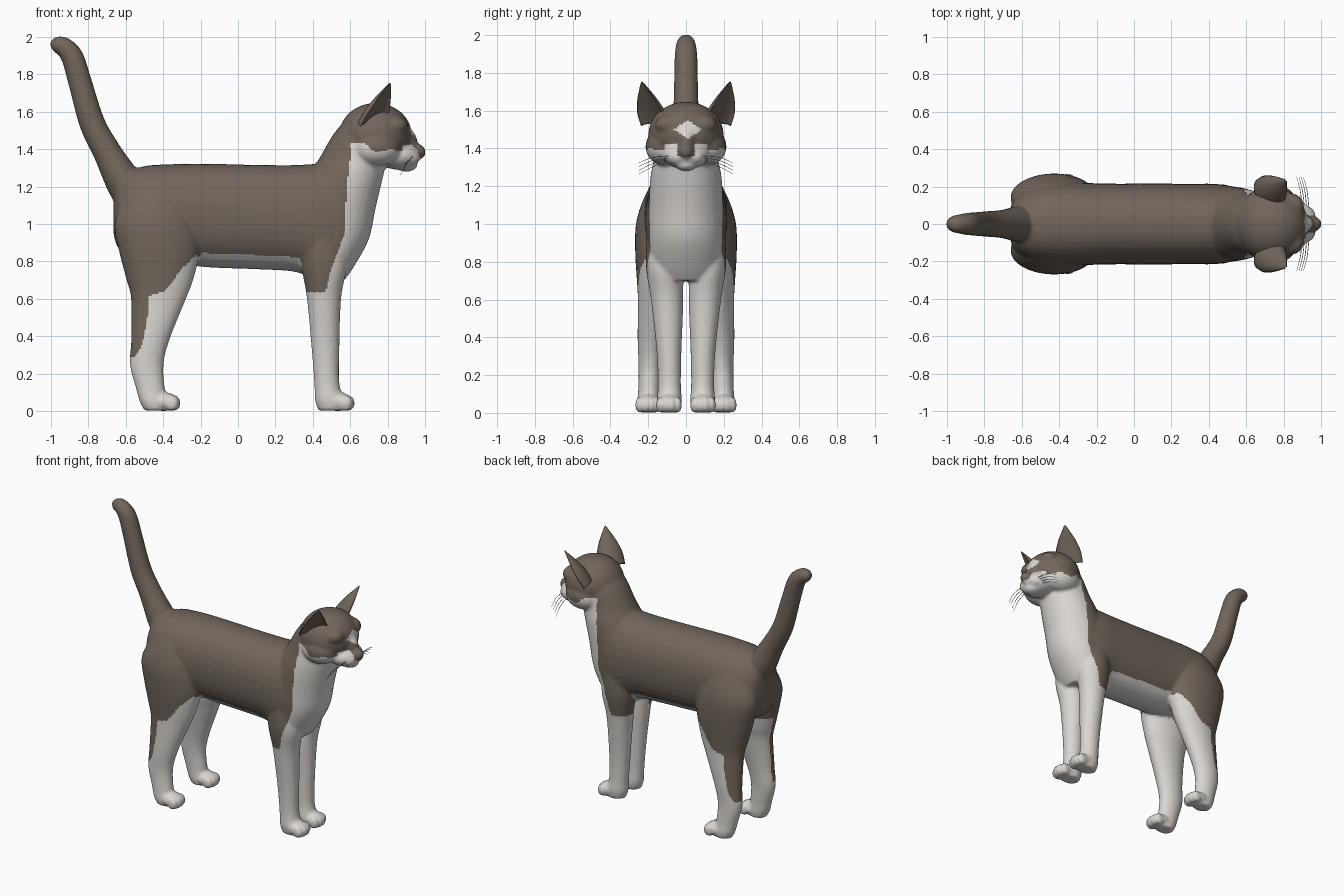
import bpy, bmesh, math
from mathutils import Vector, Matrix

if "Cube" in bpy.data.objects:
    bpy.data.objects.remove(bpy.data.objects["Cube"])

X, Y, Z = Vector((1, 0, 0)), Vector((0, 1, 0)), Vector((0, 0, 1))


def material(name, rgb):
    m = bpy.data.materials.new(name)
    m.diffuse_color = (*rgb, 1)
    m.use_nodes = True
    m.node_tree.nodes["Principled BSDF"].inputs["Base Color"].default_value = m.diffuse_color
    return m


BROWN = material("brown_fur", (0.165, 0.132, 0.106))
WHITE = material("white_fur", (0.70, 0.67, 0.64))


def spline(rows, n=6):
    """Catmull-Rom interpolation of section rows."""
    out = []
    for i in range(len(rows) - 1):
        quad = [rows[max(i - 1, 0)], rows[i], rows[i + 1], rows[min(i + 2, len(rows) - 1)]]
        for k in range(n):
            t = k / n
            out.append([0.5 * (2 * b + (c - a) * t + (2 * a - 5 * b + 4 * c - d) * t * t
                               + (3 * b - a - 3 * c + d) * t ** 3) for a, b, c, d in zip(*quad)])
    return out + [list(rows[-1])]


def skin(bm, rings):
    """Bridge rings of points into a closed tube."""
    vs = [[bm.verts.new(p) for p in r] for r in rings]
    n = len(vs[0])
    for a, b in zip(vs, vs[1:]):
        for i in range(n):
            j = (i + 1) % n
            bm.faces.new((a[i], a[j], b[j], b[i]))
    bm.faces.new(vs[0][::-1])
    bm.faces.new(vs[-1])


def power(v, e):
    return math.copysign(abs(v) ** e, v)


def loft(bm, rows, U, V, e=1.0, n=32):
    """Rows are x, y, z, radius along U, radius along V."""
    rings = []
    for x, y, z, ru, rv in spline(rows):
        c = Vector((x, y, z))
        rings.append([c + U * ru * power(math.cos(a), e) + V * rv * power(math.sin(a), e)
                      for a in (math.tau * i / n for i in range(n))])
    skin(bm, rings)


def blob(bm, c, r):
    bmesh.ops.create_uvsphere(bm, u_segments=24, v_segments=16, radius=1,
                              matrix=Matrix.Translation(c) @ Matrix.Diagonal((*r, 1)))


def finish(bm, name, mats):
    bmesh.ops.recalc_face_normals(bm, faces=bm.faces)
    for f in bm.faces:
        f.smooth = True
    me = bpy.data.meshes.new(name)
    bm.to_mesh(me)
    bm.free()
    for m in mats:
        me.materials.append(m)
    ob = bpy.data.objects.new(name, me)
    bpy.context.collection.objects.link(ob)
    return ob


bm = bmesh.new()

# torso
loft(bm, [(x, 0, z, ry, rz) for x, z, ry, rz in (
    (-.665, 1.03, .07, .09), (-.63, 1.05, .15, .19), (-.52, 1.06, .205, .245),
    (-.35, 1.055, .222, .265), (-.15, 1.045, .216, .277), (.1, 1.037, .216, .279),
    (.3, 1.03, .215, .285), (.45, 1.01, .213, .31), (.58, 1.02, .185, .27),
    (.67, 1.05, .12, .19), (.70, 1.07, .06, .09))], Y, Z, .9)

# chest and neck
loft(bm, [(x, 0, z, rx, ry) for x, z, rx, ry in (
    (.47, .70, .10, .14), (.48, .78, .145, .18), (.50, .92, .20, .20), (.52, 1.08, .215, .20),
    (.575, 1.25, .20, .188), (.62, 1.36, .18, .168), (.67, 1.48, .16, .16), (.70, 1.56, .12, .13))], X, Y)

# legs, paws and toes
FRONT = [(.45, .115, .98, .11, .09), (.46, .115, .78, .12, .097), (.46, .10, .6, .091, .086),
         (.468, .09, .33, .074, .066), (.475, .088, .15, .067, .061), (.49, .088, .06, .078, .066),
         (.50, .088, .002, .07, .055)]
HIND = [(-.43, .12, 1.22, .10, .06), (-.43, .13, 1.12, .18, .10), (-.435, .14, 1.0, .225, .125),
        (-.42, .147, .85, .215, .122), (-.418, .155, .7, .178, .105), (-.425, .165, .6, .147, .09),
        (-.468, .185, .385, .103, .071), (-.488, .19, .25, .09, .061), (-.468, .195, .12, .077, .058),
        (-.45, .198, .05, .075, .061), (-.44, .198, .002, .06, .052)]
for s in (1, -1):
    for rows, px, py in ((FRONT, .535, .09), (HIND, -.395, .20)):
        loft(bm, [(x, s * y, z, rx, ry) for x, y, z, rx, ry in rows], X, Y)
        blob(bm, (px, s * py, .05), (.08, .066, .05))
        for k in (-1.5, -.5, .5, 1.5):
            blob(bm, (px + .058 - .012 * abs(k), s * py + k * .031, .042), (.038, .022, .042))

# tail, rings square to its path
tail = spline([(-.56, 1.14, .10), (-.62, 1.24, .095), (-.70, 1.385, .076), (-.78, 1.54, .069),
               (-.845, 1.76, .063), (-.885, 1.89, .06), (-.93, 1.946, .052), (-.975, 1.96, .042),
               (-1.003, 1.963, .016)])
rings = []
for i, (x, z, r) in enumerate(tail):
    p, q = tail[max(i - 1, 0)], tail[min(i + 1, len(tail) - 1)]
    t = Vector((q[0] - p[0], 0, q[1] - p[1])).normalized()
    v = Vector((-t.z, 0, t.x))
    rings.append([Vector((x, 0, z)) + (Y * math.cos(a) + v * math.sin(a)) * r
                  for a in (math.tau * k / 24 for k in range(24))])
skin(bm, rings)

# head: skull, muzzle, bridge, nose, chin, cheeks, brows, eyelids
blob(bm, (.735, 0, 1.475), (.195, .20, .172))
blob(bm, (.86, 0, 1.365), (.115, .125, .075))
blob(bm, (.885, 0, 1.43), (.075, .055, .09))
blob(bm, (.952, 0, 1.385), (.052, .042, .045))
blob(bm, (.90, 0, 1.315), (.06, .06, .035))
for s in (1, -1):
    blob(bm, (.74, s * .11, 1.41), (.13, .105, .10))
    blob(bm, (.915, s * .045, 1.355), (.055, .052, .045))
    blob(bm, (.84, s * .09, 1.525), (.07, .075, .055))
    blob(bm, (.855, s * .10, 1.462), (.035, .04, .026))

cat = finish(bm, "cat_body", [BROWN, WHITE])

# fuse everything into one soft skin
mod = cat.modifiers.new("fuse", 'REMESH')
mod.mode = 'VOXEL'
mod.voxel_size = .0105
mod.use_smooth_shade = True
mod = cat.modifiers.new("soften", 'SMOOTH')
mod.factor = .5
mod.iterations = 4
bpy.context.view_layer.update()
fused = bpy.data.meshes.new_from_object(cat.evaluated_get(bpy.context.evaluated_depsgraph_get()))
cat.modifiers.clear()
cat.data = fused
fused.materials.clear()
fused.materials.append(BROWN)
fused.materials.append(WHITE)


def lerp(table, t):
    if t <= table[0][0]:
        return table[0][1]
    for (a, u), (b, v) in zip(table, table[1:]):
        if t <= b:
            return u + (v - u) * (t - a) / (b - a)
    return table[-1][1]


CHEST = [(.63, .465), (.76, .50), (.95, .57), (1.19, .58), (1.35, .60), (1.42, .63)]
FLANK = [(-.55, .29), (-.51, .36), (-.485, .5), (-.475, .615), (-.39, .64), (-.30, .76),
         (-.23, .83), (.33, .80)]


def is_white(c, n):
    x, y, z = c
    a = abs(y)
    inward = n.y * y < 0 and abs(n.y) > .3
    if z > 1.2 and x > .6:                                   # face
        if x > .92 and a < .046 and 1.355 < z < 1.45:        # nose
            return False
        if x > .86 and abs(y - .01) / .075 + abs(z - 1.50) / .05 < 1:   # blaze
            return True
        if x > .86 and .03 < a < .115:                       # muzzle
            return z < 1.425
        return z < lerp([(.68, 1.43), (.73, 1.385), (.82, 1.40), (.9, 1.385)], x)
    if x > .34:                                              # chest and front legs
        return z < .635 or x > lerp(CHEST, z) or (z < .8 and (inward or a < .09))
    if z < .85 and n.z < -.6:                                # belly
        return True
    return z < lerp(FLANK, x) or (inward and z < .78)        # flank and hind legs


for p in fused.polygons:
    p.use_smooth = True
    p.material_index = int(is_white(p.center, p.normal))

# ears: curved shells opening forward and outward
for s, side in ((1, "left"), (-1, "right")):
    base, tip = Vector((.695, s * .15, 1.53)), Vector((.812, s * .233, 1.752))
    axis = (tip - base).normalized()
    face = Vector((.78, s * .62, 0))
    face = (face - axis * face.dot(axis)).normalized()
    wide = axis.cross(face)
    rings = []
    for t, w, d in spline([(0, .092, .07), (.3, .088, .066), (.6, .062, .045), (.85, .028, .02),
                           (1, .006, .005)]):
        c = base.lerp(tip, t) + face * d * .4
        rings.append([c + wide * w * math.cos(k) - face * d * (math.sin(k) if math.sin(k) > 0 else -.45 * math.sin(k))
                      for k in (math.tau * i / 32 for i in range(32))])
    bm = bmesh.new()
    skin(bm, rings)
    finish(bm, side + "_ear", [BROWN])

    # whiskers
    bm = bmesh.new()
    for k in range(4):
        x, z = .90 + .012 * k, 1.335 + .008 * k
        loft(bm, [(x, s * .07, z, .002, .002), (x - .01, s * .17, z - .005 - .008 * (3 - k), .002, .002),
                  (x - .03, s * .25, z - .035 - .012 * (3 - k), .001, .001)], X, Z, n=5)
    finish(bm, side + "_whiskers", [WHITE])
